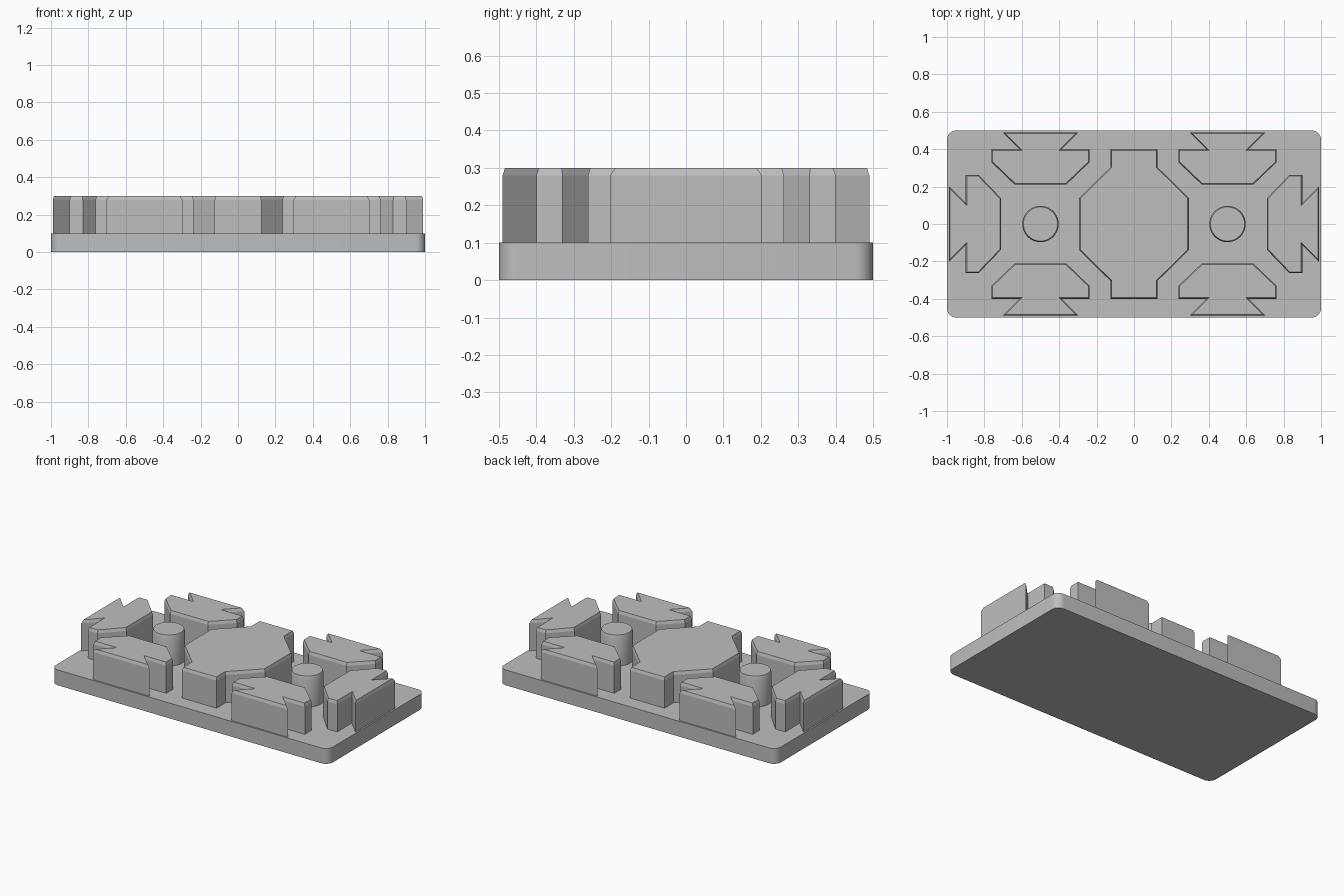
import bpy, bmesh, math
from mathutils import Matrix, Vector

if "Cube" in bpy.data.objects:
    bpy.data.objects.remove(bpy.data.objects["Cube"], do_unlink=True)

BASE_TOP, TOP = 0.1, 0.3
CHAMFER_W, CHAMFER_H = 0.006, 0.02

grey = bpy.data.materials.new("light grey")
grey.use_nodes = True
colour = (0.52, 0.52, 0.52, 1)
grey.diffuse_color = colour
grey.node_tree.nodes["Principled BSDF"].inputs["Base Color"].default_value = colour


def finish(name, bm, smooth=False):
    bmesh.ops.recalc_face_normals(bm, faces=bm.faces[:])
    mesh = bpy.data.meshes.new(name)
    bm.to_mesh(mesh)
    bm.free()
    mesh.materials.append(grey)
    obj = bpy.data.objects.new(name, mesh)
    bpy.context.collection.objects.link(obj)
    if smooth:
        bpy.ops.object.select_all(action='DESELECT')
        obj.select_set(True)
        bpy.context.view_layer.objects.active = obj
        bpy.ops.object.shade_smooth_by_angle(angle=math.radians(30))
    return obj


def raised_block(name, points, angle=0, centre_x=0, smooth=False):
    """Extrude a counter-clockwise outline upward and chamfer its top rim."""
    bm = bmesh.new()
    place = Matrix.Translation((centre_x, 0, BASE_TOP)) @ Matrix.Rotation(angle, 4, 'Z')
    bottom = bm.faces.new([bm.verts.new(place @ Vector((x, y, 0))) for x, y in points])
    bottom.normal_update()
    ext = bmesh.ops.extrude_face_region(bm, geom=[bottom], use_keep_orig=True)["geom"]
    top = next(g for g in ext if isinstance(g, bmesh.types.BMFace))
    bmesh.ops.translate(bm, verts=top.verts[:], vec=(0, 0, TOP - BASE_TOP - CHAMFER_H))
    bmesh.ops.recalc_face_normals(bm, faces=bm.faces[:])
    bmesh.ops.inset_individual(bm, faces=[top], thickness=CHAMFER_W, use_even_offset=True)
    bmesh.ops.translate(bm, verts=top.verts[:], vec=(0, 0, CHAMFER_H))
    return finish(name, bm, smooth)


def mirrored(half):
    """Complete a right-hand half outline, listed bottom to top, across x = 0."""
    return half + [(-x, y) for x, y in reversed(half)]


# Base plate with rounded vertical corners
bm = bmesh.new()
bmesh.ops.create_cube(bm, size=1, matrix=Matrix.Translation((0, 0, BASE_TOP / 2))
                      @ Matrix.Diagonal((2, 1, BASE_TOP, 1)))
corners = [e for e in bm.edges if abs(e.verts[0].co.z - e.verts[1].co.z) > 0.05]
bmesh.ops.bevel(bm, geom=corners, offset=0.05, segments=8, profile=0.5, affect='EDGES')
finish("base_plate", bm, smooth=True)

# Central block with bevelled shoulders
raised_block("centre_block", mirrored(
    [(0.125, -0.4), (0.125, -0.305), (0.293, -0.14), (0.293, 0.14), (0.125, 0.305), (0.125, 0.4)]))

# Notched blocks around each peg, and the pegs
notched = mirrored([(0.137, 0.21), (0.262, 0.33), (0.262, 0.4), (0.112, 0.4), (0.203, 0.49)])
circle = [(0.097 * math.cos(a * math.tau / 48), 0.097 * math.sin(a * math.tau / 48)) for a in range(48)]
for side, s in (("left", 1), ("right", -1)):
    x = 0.5 * s
    raised_block(side + "_back_block", notched, 0, x)
    raised_block(side + "_front_block", notched, math.pi, x)
    raised_block(side + "_end_block", notched, -s * math.pi / 2, x)
    raised_block(side + "_peg", circle, 0, x, smooth=True)
